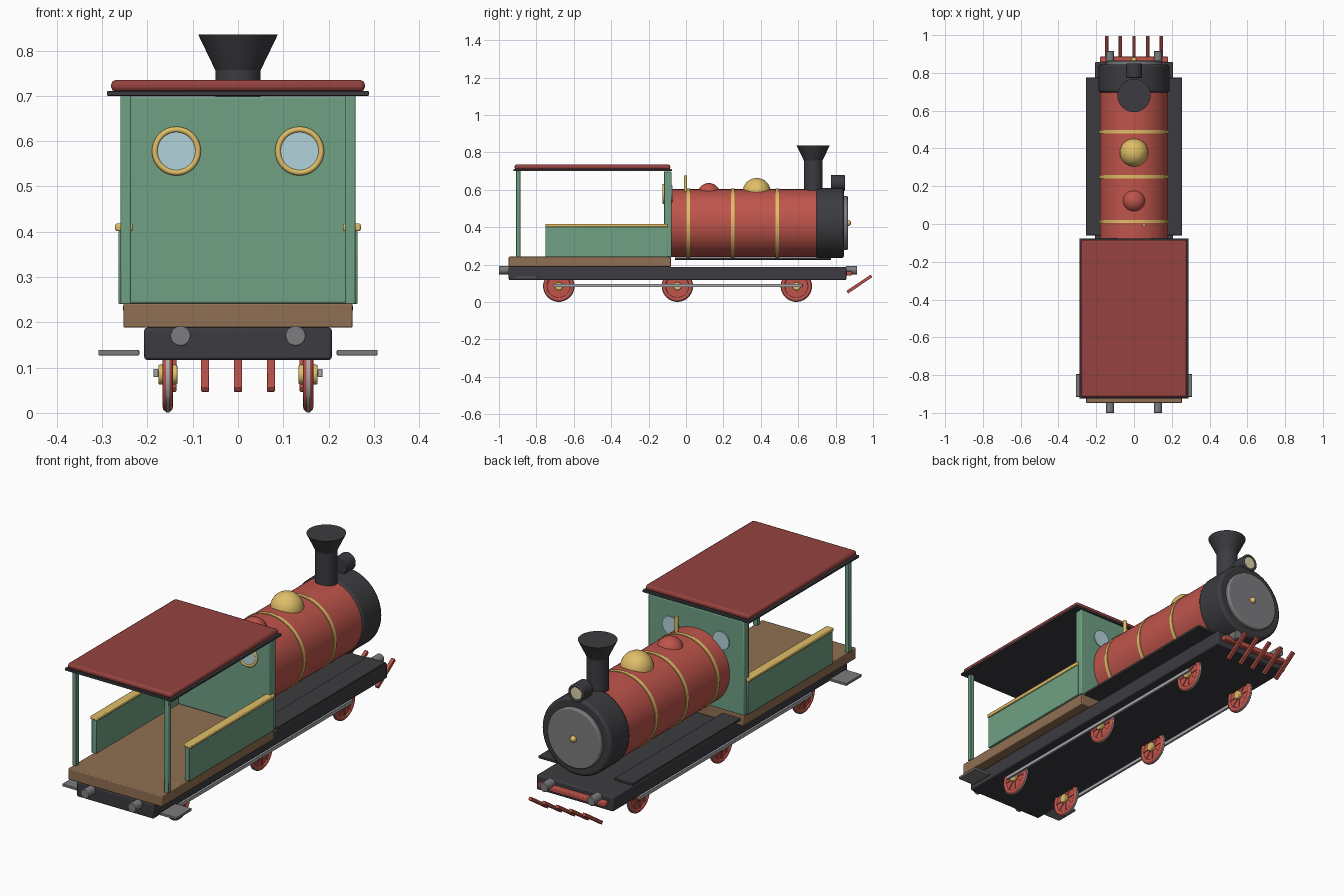
import bpy
from math import radians, pi, sin, cos

if "Cube" in bpy.data.objects:
    bpy.data.objects.remove(bpy.data.objects["Cube"])


def mat(name, rgb):
    m = bpy.data.materials.new(name)
    m.diffuse_color = (*rgb, 1)
    m.use_nodes = True
    m.node_tree.nodes["Principled BSDF"].inputs["Base Color"].default_value = m.diffuse_color
    return m


RED = mat("boiler_red", (0.52, 0.09, 0.07))
ROOF = mat("roof_red", (0.30, 0.055, 0.05))
GREEN = mat("cab_green", (0.16, 0.35, 0.23))
BLACK = mat("black_iron", (0.045, 0.045, 0.052))
WOOD = mat("floor_wood", (0.28, 0.16, 0.085))
BRASS = mat("brass", (0.75, 0.52, 0.14))
STEEL = mat("steel", (0.2, 0.2, 0.21))
ROD = mat("bright_steel", (0.4, 0.4, 0.43))
GLASS = mat("glass", (0.45, 0.65, 0.72))
LENS = mat("lamp_lens", (0.75, 0.65, 0.4))


def finish(name, material, bevel=0):
    o = bpy.context.object
    o.name = name
    o.data.materials.append(material)
    if bevel:
        b = o.modifiers.new("bevel", 'BEVEL')
        b.width, b.segments = bevel, 2
        b.limit_method = 'ANGLE'
    bpy.ops.object.shade_smooth_by_angle(angle=radians(35))
    return o


def box(name, x, y, z, material, bevel=0.004):
    """Box from (min, max) pairs."""
    bpy.ops.mesh.primitive_cube_add(size=1, location=[(a + b) / 2 for a, b in (x, y, z)])
    bpy.context.object.scale = [b - a for a, b in (x, y, z)]
    bpy.ops.object.transform_apply(location=False, rotation=False, scale=True)
    return finish(name, material, bevel)


ROT = {'X': (0, pi / 2, 0), 'Y': (pi / 2, 0, 0), 'Z': (0, 0, 0)}


def cyl(name, loc, r, depth, material, axis='Y', bevel=0, r2=None, n=48):
    bpy.ops.mesh.primitive_cone_add(vertices=n, radius1=r, radius2=r if r2 is None else r2,
                                    depth=depth, location=loc, rotation=ROT[axis])
    return finish(name, material, bevel)


def ring(name, loc, major, minor, material, axis='Y'):
    bpy.ops.mesh.primitive_torus_add(major_radius=major, minor_radius=minor, major_segments=48,
                                     minor_segments=12, location=loc, rotation=ROT[axis])
    return finish(name, material)


def ball(name, loc, r, material):
    bpy.ops.mesh.primitive_uv_sphere_add(segments=32, ring_count=16, radius=r, location=loc)
    return finish(name, material)


# Chassis and cab floor
box("chassis", (-.207, .207), (-.948, .857), (.117, .188), BLACK, .006)
box("cab_floor", (-.253, .253), (-.948, -.08), (.188, .242), WOOD)

# Cab: front wall, roof
box("cab_wall", (-.258, .258), (-.118, -.078), (.242, .698), GREEN)
box("roof_underside", (-.289, .289), (-.923, -.076), (.70, .711), BLACK, .002)
box("roof", (-.28, .28), (-.917, -.084), (.709, .735), ROOF, .01)

# Boiler, smokebox and door
BZ = .422
cyl("boiler", (0, .31, BZ), .181, .78, RED, n=64)
cyl("smokebox", (0, .77, BZ), .187, .15, BLACK, bevel=.012, n=64)
cyl("smokebox_door", (0, .85, BZ), .145, .03, STEEL, bevel=.006)
ball("door_knob", (0, .868, BZ), .015, BRASS)
for i, y in enumerate((.013, .25, .488)):
    cyl(f"boiler_band_{i}", (0, y, BZ), .1845, .018, BRASS, n=64)

# Boiler-top fittings
ball("steam_dome", (0, .378, .588), .075, BRASS)
ball("sand_dome", (0, .122, .575), .061, RED)
cyl("whistle", (.053, -.003, .615), .009, .12, BRASS, 'Z', n=16)
cyl("chimney", (0, .68, .67), .05, .175, BLACK, 'Z')
cyl("chimney_flare", (0, .68, .796), .05, .079, BLACK, 'Z', r2=.088)
cyl("headlamp", (0, .808, .636), .042, .068, BLACK, bevel=.003)
ring("headlamp_rim", (0, .843, .636), .036, .007, BLACK)
cyl("headlamp_lens", (0, .842, .636), .034, .008, LENS)

# Front bumper bar and guard bars
box("bumper_bar", (-.18, .18), (.855, .886), (.142, .165), RED)
for i in range(5):
    x = (i - 2) * .0725
    o = box(f"guard_bar_{i}", (x - .009, x + .009), (.849, 1.005), (.088, .104), RED, .002)
    o.rotation_euler.x = radians(34)


def wheel(x, y, z, s, tag):
    ring(f"wheel_rim_{tag}", (x, y, z), .071, .0115, RED, 'X')
    cyl(f"wheel_tyre_{tag}", (x, y, z), .084, .008, ROD, 'X')
    cyl(f"wheel_web_{tag}", (x, y, z), .07, .011, RED, 'X')
    for k in range(4):
        o = box(f"wheel_spokes_{tag}_{k}", (x - .009, x + .009), (y - .07, y + .07),
                (z - .005, z + .005), RED, 0)
        o.rotation_euler.x = k * pi / 4
    cyl(f"wheel_hub_{tag}", (x, y, z), .022, .042, BRASS, 'X', bevel=.003, n=24)


# Everything that repeats on both sides
for s, side in ((-1, "left"), (1, "right")):
    def sx(a, b):
        return tuple(sorted((s * a, s * b)))
    box(f"rear_post_{side}", sx(.236, .259), (-.908, -.885), (.24, .702), GREEN, .003)
    box(f"side_panel_{side}", sx(.238, .264), (-.752, -.098), (.24, .402), GREEN, .003)
    box(f"hand_rail_{side}", sx(.232, .271), (-.752, -.098), (.401, .418), BRASS)
    ring(f"window_frame_{side}", (s * .136, -.12, .578), .0475, .0065, BRASS)
    cyl(f"window_glass_{side}", (s * .136, -.098, .578), .044, .05, GLASS)
    box(f"running_board_{side}", sx(.155, .254), (-.06, .775), (.225, .237), BLACK, .002)
    box(f"step_{side}", sx(.218, .308), (-.915, -.795), (.127, .139), STEEL, .002)
    box(f"coupling_rod_{side}", sx(.176, .187), (-.712, .622), (.079, .097), ROD, .002)
    cyl(f"rear_buffer_{side}", (s * .127, -.97, .17), .022, .06, STEEL, bevel=.002, n=32)
    cyl(f"front_buffer_{side}", (s * .127, .885, .17), .022, .06, STEEL, bevel=.002, n=32)
    for i, y in enumerate((-.68, -.046, .59)):
        wheel(s * .155, y, .0845, s, f"{side}_{i}")
